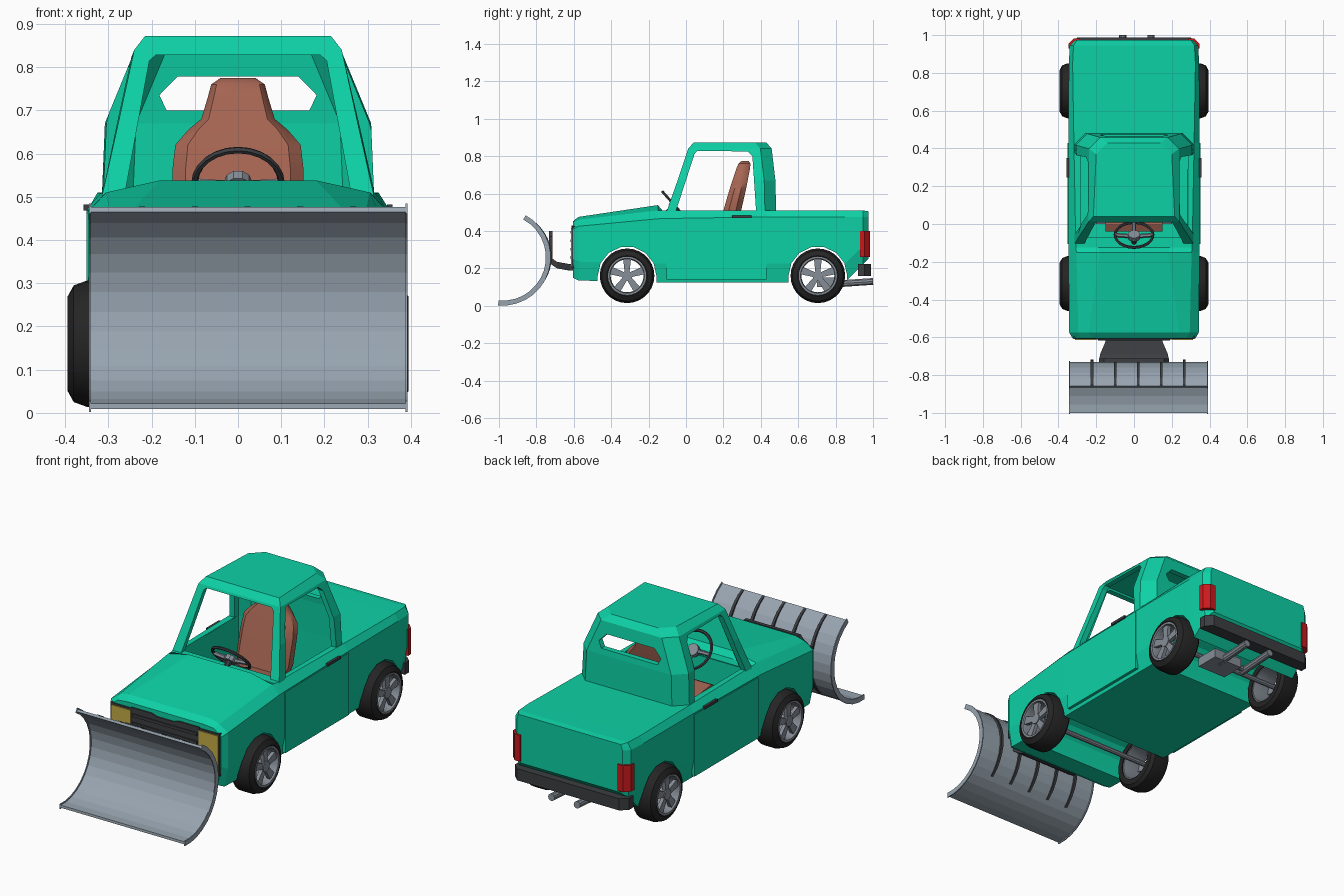
import bpy, bmesh, math
from mathutils import Vector, Matrix

if "Cube" in bpy.data.objects:
    bpy.data.objects.remove(bpy.data.objects["Cube"])


def mat(name, r, g, b):
    m = bpy.data.materials.new(name)
    m.diffuse_color = (r, g, b, 1)
    m.use_nodes = True
    m.node_tree.nodes["Principled BSDF"].inputs["Base Color"].default_value = m.diffuse_color
    return m


GREEN = mat("green paint", 0.004, 0.64, 0.38)
STEEL = mat("plow steel", 0.31, 0.37, 0.43)
RIM = mat("rim grey", 0.24, 0.27, 0.31)
TIRE = mat("tire black", 0.018, 0.018, 0.018)
DARK = mat("dark trim", 0.045, 0.047, 0.052)
RED = mat("red lamp", 0.6, 0.01, 0.012)
YELLOW = mat("yellow lamp", 0.55, 0.41, 0.06)
BROWN = mat("brown leather", 0.38, 0.13, 0.085)


def loft(name, rings, m, closed=False, smooth=False):
    """Skin a list of equal-length rings; cap the ends unless closed."""
    bm = bmesh.new()
    vs = [[bm.verts.new(p) for p in r] for r in rings]
    n = len(rings[0])
    for i in range(len(vs) if closed else len(vs) - 1):
        a, b = vs[i], vs[(i + 1) % len(vs)]
        for j in range(n):
            bm.faces.new((a[j], a[(j + 1) % n], b[(j + 1) % n], b[j]))
    if not closed:
        bm.faces.new(vs[0])
        bm.faces.new(vs[-1])
    bmesh.ops.recalc_face_normals(bm, faces=bm.faces)
    me = bpy.data.meshes.new(name)
    bm.to_mesh(me)
    bm.free()
    me.materials.append(m)
    ob = bpy.data.objects.new(name, me)
    bpy.context.collection.objects.link(ob)
    if smooth:
        select(ob)
        bpy.ops.object.shade_smooth_by_angle(angle=math.radians(35))
    return ob


def select(ob):
    bpy.ops.object.select_all(action='DESELECT')
    ob.select_set(True)
    bpy.context.view_layer.objects.active = ob


def prism_x(name, poly, x0, x1, m):
    return loft(name, [[(x, y, z) for y, z in poly] for x in (x0, x1)], m)


def prism_y(name, poly, y0, y1, m):
    return loft(name, [[(x, y, z) for x, z in poly] for y in (y0, y1)], m)


def box(name, x0, x1, y0, y1, z0, z1, m):
    return prism_x(name, [(y0, z0), (y1, z0), (y1, z1), (y0, z1)], x0, x1, m)


def lathe_x(name, profile, y, z, m, n=24, smooth=False):
    """Revolve a closed (x, r) profile about an x-parallel axis."""
    rings = []
    for i in range(n):
        a = 2 * math.pi * i / n
        rings.append([(x, y + r * math.cos(a), z + r * math.sin(a)) for x, r in profile])
    return loft(name, rings, m, closed=True, smooth=smooth)


def rod(name, p, q, r, m, n=10):
    p, q = Vector(p), Vector(q)
    rot = (q - p).to_track_quat('Z', 'Y')
    circ = [rot @ Vector((r * math.cos(2 * math.pi * i / n), r * math.sin(2 * math.pi * i / n), 0)) for i in range(n)]
    return loft(name, [[p + c for c in circ], [q + c for c in circ]], m)


def cut(ob, cutter):
    md = ob.modifiers.new("cut", 'BOOLEAN')
    md.operation, md.solver, md.object = 'DIFFERENCE', 'EXACT', cutter
    select(ob)
    bpy.ops.object.modifier_apply(modifier=md.name)


# Lower body: cross-sections along y
# (y, bottom z, shoulder z, edge z, centre z, half width, edge x, centre x)
SECTIONS = [
    (-0.605, 0.15, 0.41, 0.445, 0.45, 0.325, 0.28, 0.22),
    (-0.575, 0.135, 0.425, 0.46, 0.475, 0.343, 0.295, 0.24),
    (-0.15, 0.125, 0.465, 0.51, 0.538, 0.347, 0.305, 0.18),
    (-0.125, 0.125, 0.466, 0.508, 0.508, 0.347, 0.308, 0.19),
    (0.43, 0.125, 0.475, 0.508, 0.508, 0.347, 0.318, 0.2),
    (0.85, 0.125, 0.475, 0.51, 0.51, 0.345, 0.325, 0.2),
    (0.945, 0.22, 0.475, 0.51, 0.51, 0.34, 0.32, 0.2),
    (0.975, 0.25, 0.475, 0.505, 0.505, 0.31, 0.3, 0.2)]
rings = []
for y, zb, zs, ze, zc, xm, xe, xc in SECTIONS:
    half = [(xm - 0.02, zb), (xm, zb + 0.1), (xm, zs), (xe, ze), (xc, zc)]
    rings.append([(x, y, z) for x, z in half] + [(-x, y, z) for x, z in reversed(half)])
body = loft("body", rings, GREEN)


# Cab shell
def cab_ring(z, yf, yr, xf, xr, i=0.0):
    half = [(xf - i, yf + i), (xr - i, yr - 0.06 - i * 0.4), (xr - 0.06 - i * 0.4, yr - i)]
    return [(x, y, z) for x, y in half] + [(-x, y, z) for x, y in reversed(half)]


CAB = [(0.50, -0.105, 0.482, 0.315, 0.315), (0.67, -0.045, 0.478, 0.277, 0.308),
       (0.84, 0.012, 0.458, 0.24, 0.238), (0.872, 0.04, 0.43, 0.215, 0.2)]
cab = loft("cab", [cab_ring(*c) for c in CAB], GREEN)
cavity = loft("cavity_cutter", [cab_ring(z, *c[1:], i=0.03) for z, c in
              zip((0.2, 0.5, 0.67, 0.838), (CAB[0], CAB[0], CAB[1], CAB[2]))], GREEN)
side = prism_x("side_window_cutter", [(-0.055, 0.502), (0.045, 0.81), (0.06, 0.828), (0.33, 0.825),
               (0.355, 0.8), (0.375, 0.502)], -0.5, 0.5, GREEN)
shield = prism_y("windshield_cutter", [(-0.262, 0.505), (0.262, 0.505), (0.205, 0.815), (0.19, 0.828),
                 (-0.19, 0.828), (-0.205, 0.815)], -0.3, 0.15, GREEN)
rear = prism_y("rear_window_cutter", [(-0.165, 0.7), (0.165, 0.7), (0.182, 0.735), (0.14, 0.778),
               (-0.14, 0.778), (-0.182, 0.735)], 0.38, 0.6, GREEN)
for c in (cavity, side, shield, rear):
    cut(cab, c)
cut(body, cavity)
AXLES = (-0.315, 0.705)
arches = []
for y in AXLES:
    circ = [(y + 0.157 * math.cos(math.pi * i / 7), 0.16 + 0.157 * math.sin(math.pi * i / 7)) for i in range(8)]
    a = prism_x("arch_cutter", [(y + 0.157, 0.0)] + circ + [(y - 0.157, 0.0)], -0.5, 0.5, GREEN)
    cut(body, a)
    arches.append(a)
for c in [cavity, side, shield, rear] + arches:
    bpy.data.objects.remove(c)

# Wheels with spoked rims, and axles
for y in AXLES:
    rod("axle", (-0.37, y, 0.16), (0.37, y, 0.16), 0.014, RIM)
    for s in (-1, 1):
        lathe_x("tire", [(s * x, r) for x, r in [(0.27, 0.1), (0.27, 0.13), (0.285, 0.146), (0.35, 0.146),
                (0.38, 0.135), (0.395, 0.108), (0.39, 0.1)]], y, 0.16, TIRE, 28, True)
        lathe_x("rim", [(s * x, r) for x, r in [(0.275, 0.102), (0.393, 0.102), (0.393, 0.093),
                (0.37, 0.088), (0.275, 0.094)]], y, 0.16, RIM, 28, True)
        rod("hub", (s * 0.35, y, 0.16), (s * 0.388, y, 0.16), 0.028, RIM, 12)
        for k in range(5):
            a = math.pi / 2 + 2 * math.pi * k / 5
            u, v = (math.cos(a), math.sin(a)), (-math.sin(a), math.cos(a))
            poly = [(y + u[0] * r + v[0] * w, 0.16 + u[1] * r + v[1] * w)
                    for r, w in [(0.015, -0.013), (0.094, -0.021), (0.094, 0.021), (0.015, 0.013)]]
            prism_x("wheel_spoke", poly, s * 0.365, s * 0.384, RIM)

# Doors, handles, head and tail lamps
for s in (-1, 1):
    prism_x("door", [(-0.105, 0.14), (0.43, 0.14), (0.43, 0.468), (-0.105, 0.462)],
            s * 0.335, s * 0.351, GREEN)
    box("door_handle", s * 0.345, s * 0.358, 0.245, 0.35, 0.468, 0.482, DARK)
    box("headlamp_frame", s * 0.19, s * 0.32, -0.61, -0.58, 0.2, 0.425, DARK)
    box("headlamp", s * 0.2, s * 0.312, -0.615, -0.6, 0.21, 0.415, YELLOW)
    loft("tail_lamp", [[(s * x, y, z) for x, y in [(0.335, 0.93), (0.348, 0.93), (0.346, 0.955),
         (0.318, 0.983), (0.285, 0.983), (0.285, 0.95)]] for z in (0.26, 0.4)], RED)
prism_y("grille", [(-0.2, 0.22), (0.2, 0.22), (0.2, 0.43), (0.08, 0.43), (0.05, 0.42), (-0.05, 0.42),
        (-0.08, 0.43), (-0.2, 0.43)], -0.612, -0.58, DARK)
for i in range(4):
    z = 0.25 + 0.045 * i
    box("grille_bar", -0.19, 0.19, -0.618, -0.605, z, z + 0.015, DARK)

# Rear bumper and exhaust
loft("rear_bumper", [[(x, y, z) for x, y in [(-0.335, 0.92), (-0.335, 0.955), (-0.3, 0.988), (0.3, 0.988),
     (0.335, 0.955), (0.335, 0.92)]] for z in (0.16, 0.222)], DARK)
box("muffler", -0.01, 0.16, 0.7, 0.83, 0.1, 0.15, RIM)
for x in (-0.06, 0.09):
    rod("exhaust_pipe", (x, 0.78, 0.115), (x, 1.0, 0.13), 0.019, RIM)
rod("exhaust_link", (-0.07, 0.8, 0.12), (0.12, 0.8, 0.12), 0.016, RIM)

# Seat
rings = []
for z, w, t in [(0.36, 0.13, 0.05), (0.42, 0.152, 0.05), (0.56, 0.152, 0.046), (0.62, 0.145, 0.044), (0.655, 0.115, 0.042),
                (0.68, 0.085, 0.04), (0.73, 0.07, 0.037), (0.76, 0.062, 0.032), (0.775, 0.04, 0.018)]:
    c = 0.245 + (z - 0.5) * 0.26
    rings.append([(w * a, c + t * b, z) for a, b in
                  [(1, 0.4), (0.8, 1), (-0.8, 1), (-1, 0.4), (-1, -0.4), (-0.8, -1), (0.8, -1), (1, -0.4)]])
loft("seat_back", rings, BROWN, smooth=True)
prism_x("seat_cushion", [(-0.04, 0.31), (0.26, 0.31), (0.27, 0.38), (0.0, 0.41), (-0.04, 0.39)],
        -0.15, 0.15, BROWN)
box("seat_base", -0.2, 0.2, 0.0, 0.3, 0.19, 0.31, RIM)

# Steering wheel: ring, spokes, hub and column
C = Vector((0, -0.058, 0.533))
U, N = Vector((0, -0.66, 0.75)), Vector((0, 0.75, 0.66))
X = Vector((1, 0, 0))
rings = []
for i in range(24):
    a = 2 * math.pi * i / 24
    d = X * math.cos(a) + U * math.sin(a)
    rings.append([C + d * (0.1 + 0.008 * math.cos(b)) + N * 0.008 * math.sin(b)
                  for b in [math.pi / 3 * k for k in range(6)]])
loft("steering_ring", rings, DARK, closed=True, smooth=True)
for a in (0, math.pi, -math.pi / 2):
    rod("steering_spoke", C - N * 0.01, C + (X * math.cos(a) + U * math.sin(a)) * 0.1, 0.011, RIM, 6)
rod("steering_hub", C - N * 0.02, C + N * 0.006, 0.032, RIM, 10)
rod("steering_column", C, C - N * 0.12, 0.016, DARK, 8)


# Snow plow: curved blade, end plates, ribs and mount
def arc(r0, r1, a0, a1, n=14, taper=0.0):
    """Closed (y, z) crescent strip between two radii."""
    def pt(r, i):
        a = math.radians(a0 + (a1 - a0) * i / n)
        return (-0.98 + r * math.cos(a), 0.258 + r * math.sin(a))
    out = [pt(r1 - taper * (1 - math.sin(math.pi * i / n)), i) for i in range(n + 1)]
    return out + [pt(r0, i) for i in range(n, -1, -1)]


prism_x("plow_blade", arc(0.237, 0.25, 61, -95), -0.342, 0.388, STEEL)
for x in (-0.345, 0.387):
    prism_x("plow_end_plate", arc(0.231, 0.257, 61.5, -95.5), x, x + 0.005, STEEL)
for k in range(5):
    x = -0.222 + 0.122 * k
    prism_x("plow_rib", arc(0.245, 0.262, 60, -45, taper=0.009), x - 0.007, x + 0.007, DARK)
loft("mount_plate", [[(x, y, z) for x, z in [(-0.185, 0.25), (0.185, 0.25), (0.185, 0.37), (0.16, 0.4),
     (-0.16, 0.4), (-0.185, 0.37)]] for y in (-0.733, -0.713)], DARK)
loft("mount_arm", [[(s * w, y, z) for s, z in [(-1, z0), (1, z0), (1, z0 + 0.035), (-1, z0 + 0.035)]]
     for y, w, z0 in [(-0.733, 0.185, 0.23), (-0.69, 0.18, 0.2), (-0.62, 0.15, 0.187), (-0.56, 0.15, 0.19)]], DARK)
